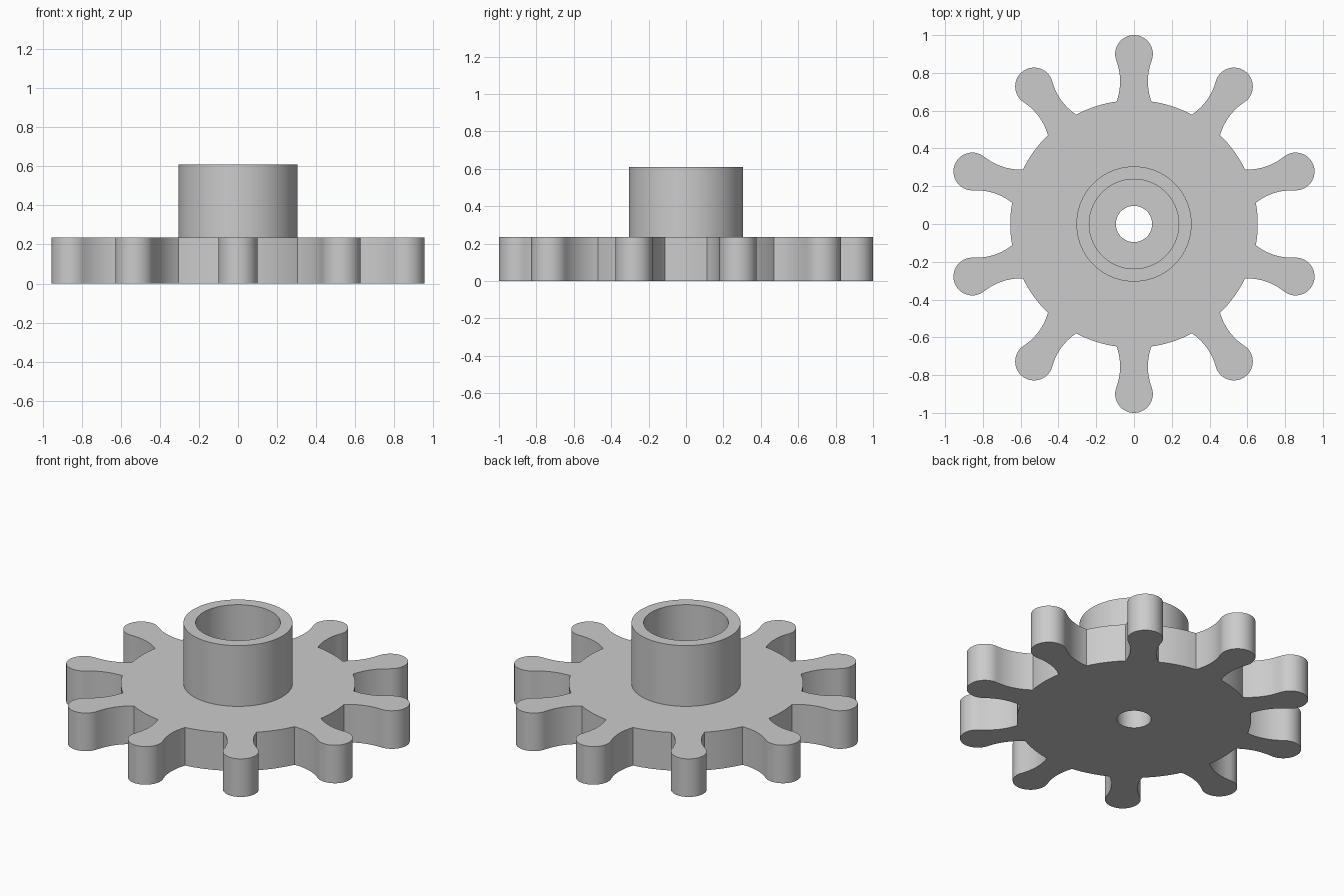
import bpy
import bmesh
from math import sin, cos, pi, atan2, hypot, asin, acos
from mathutils import Vector, Matrix

if "Cube" in bpy.data.objects:
    bpy.data.objects.remove(bpy.data.objects["Cube"], do_unlink=True)

ARMS = 10
PLATE_TOP, HUB_TOP = 0.235, 0.61
DISC_R, BORE_R = 0.655, 0.096
HUB_R, SOCKET_R = 0.305, 0.237
HEAD_R, HEAD_Y = 0.1, 0.9

grey = bpy.data.materials.new("plain_grey")
grey.use_nodes = True
colour = (0.6, 0.6, 0.6, 1)
grey.diffuse_color = colour
grey.node_tree.nodes["Principled BSDF"].inputs["Base Color"].default_value = colour


def arc(cx, cy, r, a0, a1, n):
    """Points on an arc from angle a0 to a1, both ends included."""
    angles = [a0 + (a1 - a0) * i / n for i in range(n + 1)]
    return [Vector((cx + r * cos(a), cy + r * sin(a))) for a in angles]


def circle(r, n=96):
    return arc(0, 0, r, 0, 2 * pi, n)[:-1]


def extruded(name, loops, z0, z1):
    """Solid from an outer loop and hole loops, raised from z0 to z1."""
    bm = bmesh.new()
    edges = []
    for loop in loops:
        verts = [bm.verts.new((p.x, p.y, z0)) for p in loop]
        edges += [bm.edges.new((v, verts[i - 1])) for i, v in enumerate(verts)]
    bmesh.ops.triangle_fill(bm, edges=edges, use_beauty=True)
    top = bmesh.ops.extrude_face_region(bm, geom=bm.faces[:], use_keep_orig=True)
    moved = [g for g in top["geom"] if isinstance(g, bmesh.types.BMVert)]
    bmesh.ops.translate(bm, verts=moved, vec=(0, 0, z1 - z0))
    bmesh.ops.recalc_face_normals(bm, faces=bm.faces[:])
    mesh = bpy.data.meshes.new(name)
    bm.to_mesh(mesh)
    bm.free()
    mesh.materials.append(grey)
    obj = bpy.data.objects.new(name, mesh)
    bpy.context.collection.objects.link(obj)
    bpy.ops.object.select_all(action='DESELECT')
    obj.select_set(True)
    bpy.context.view_layer.objects.active = obj
    bpy.ops.object.shade_smooth_by_angle(angle=pi / 6)
    return obj


# One arm pointing along +y: concave neck running tangent into a round head
neck_x, neck_y = 0.383, 0.755
neck_r = hypot(neck_x, HEAD_Y - neck_y) - HEAD_R
root_y = 0.648
root_a = pi + asin((neck_y - root_y) / neck_r)
join_a = atan2(HEAD_Y - neck_y, -neck_x)
neck = arc(neck_x, neck_y, neck_r, root_a, join_a, 10)
head = arc(0, HEAD_Y, HEAD_R, join_a - pi, pi / 2, 14)
right_side = neck + head[1:]
arm = right_side + [Vector((-p.x, p.y)) for p in reversed(right_side[:-1])]

# Rim of the disc from this arm to the next one, anticlockwise
step = 2 * pi / ARMS
half = atan2(neck[0].x, neck[0].y)
rim = arc(0, 0, DISC_R, pi / 2 + half, pi / 2 + step - half, 8)[1:-1]

outline = []
for k in range(ARMS):
    turn = Matrix.Rotation(k * step, 2)
    outline += [turn @ p for p in arm + rim]

# Armed plate with its shaft hole, and the hollow hub on top
extruded("armed_plate", [outline, circle(BORE_R, 48)], 0, PLATE_TOP)
extruded("hub_collar", [circle(HUB_R), circle(SOCKET_R)], PLATE_TOP, HUB_TOP)
